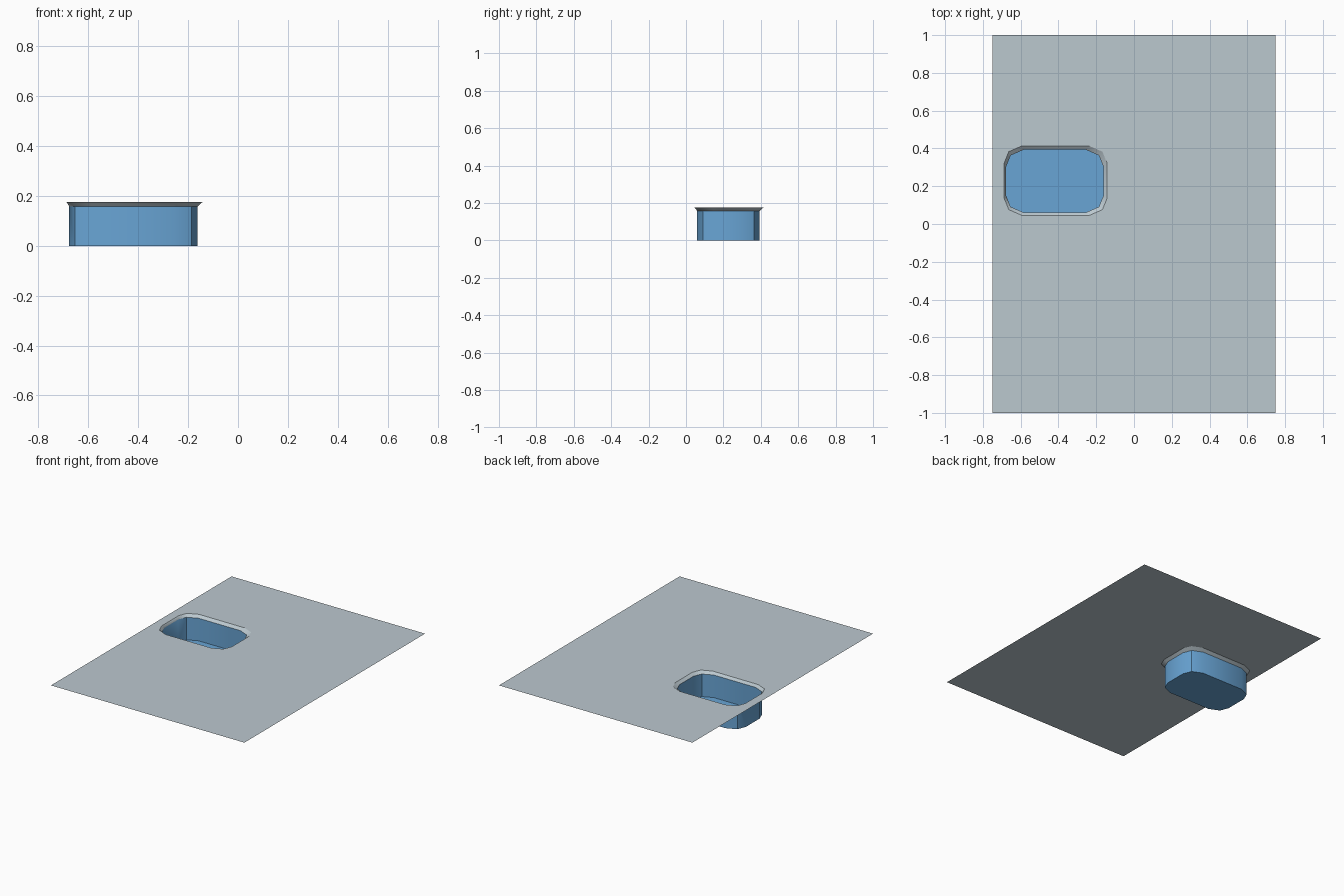
import bpy, bmesh, math

if "Cube" in bpy.data.objects:
    bpy.data.objects.remove(bpy.data.objects["Cube"])


def material(name, rgb):
    m = bpy.data.materials.new(name)
    m.diffuse_color = (*rgb, 1)
    m.use_nodes = True
    m.node_tree.nodes["Principled BSDF"].inputs["Base Color"].default_value = m.diffuse_color
    return m


GREY = material("pale grey", (0.50, 0.58, 0.625))
BLUE = material("basin blue", (0.14, 0.375, 0.665))
TOP = 0.175


def ring(x0, x1, y0, y1, z):
    """Rounded rectangle, two segments per corner, anticlockwise from lower right."""
    corner = [(0.0, 0.09), (0.024, 0.031), (0.095, 0.0)]
    pts = []
    for x, y, sx, sy, order in ((x1, y0, -1, 1, -1), (x1, y1, -1, -1, 1),
                                (x0, y1, 1, -1, -1), (x0, y0, 1, 1, 1)):
        pts += [(x + sx * a, y + sy * b, z) for a, b in corner[::order]]
    return pts


def make_object(name, bm, mats):
    mesh = bpy.data.meshes.new(name)
    bm.to_mesh(mesh)
    bm.free()
    for m in mats:
        mesh.materials.append(m)
    ob = bpy.data.objects.new(name, mesh)
    bpy.context.collection.objects.link(ob)
    return ob


rim = ring(-0.687, -0.143, 0.045, 0.414, TOP)
wall = (-0.677, -0.162, 0.060, 0.394)

# flat sheet with the basin opening left out
bm = bmesh.new()
inner = [bm.verts.new(p) for p in rim]
outer = [bm.verts.new((x, y, TOP)) for x, y in
         ((0.75, -1), (0.75, 1), (-0.75, 1), (-0.75, -1))]
for i, c in enumerate(outer):
    a, b, d = inner[3 * i:3 * i + 3]
    bm.faces.new((c, b, a))
    bm.faces.new((c, d, b))
    bm.faces.new((c, outer[(i + 1) % 4], inner[(3 * i + 3) % 12], d))
make_object("sheet", bm, [GREY])

# basin: grey sloping lip, blue walls and floor
bm = bmesh.new()
loops = [[bm.verts.new(p) for p in pts] for pts in
         (rim, ring(*wall, 0.158), ring(*wall, 0.0))]
for level in range(2):
    up, low = loops[level], loops[level + 1]
    for i in range(12):
        j = (i + 1) % 12
        f = bm.faces.new((up[i], up[j], low[j], low[i]))
        f.material_index = level
bm.faces.new(loops[2]).material_index = 1
basin = make_object("basin", bm, [GREY, BLUE])

# smooth the rounded corners, keep lip and floor edges crisp
bpy.context.view_layer.objects.active = basin
basin.select_set(True)
bpy.ops.object.shade_smooth_by_angle(angle=math.radians(38))
